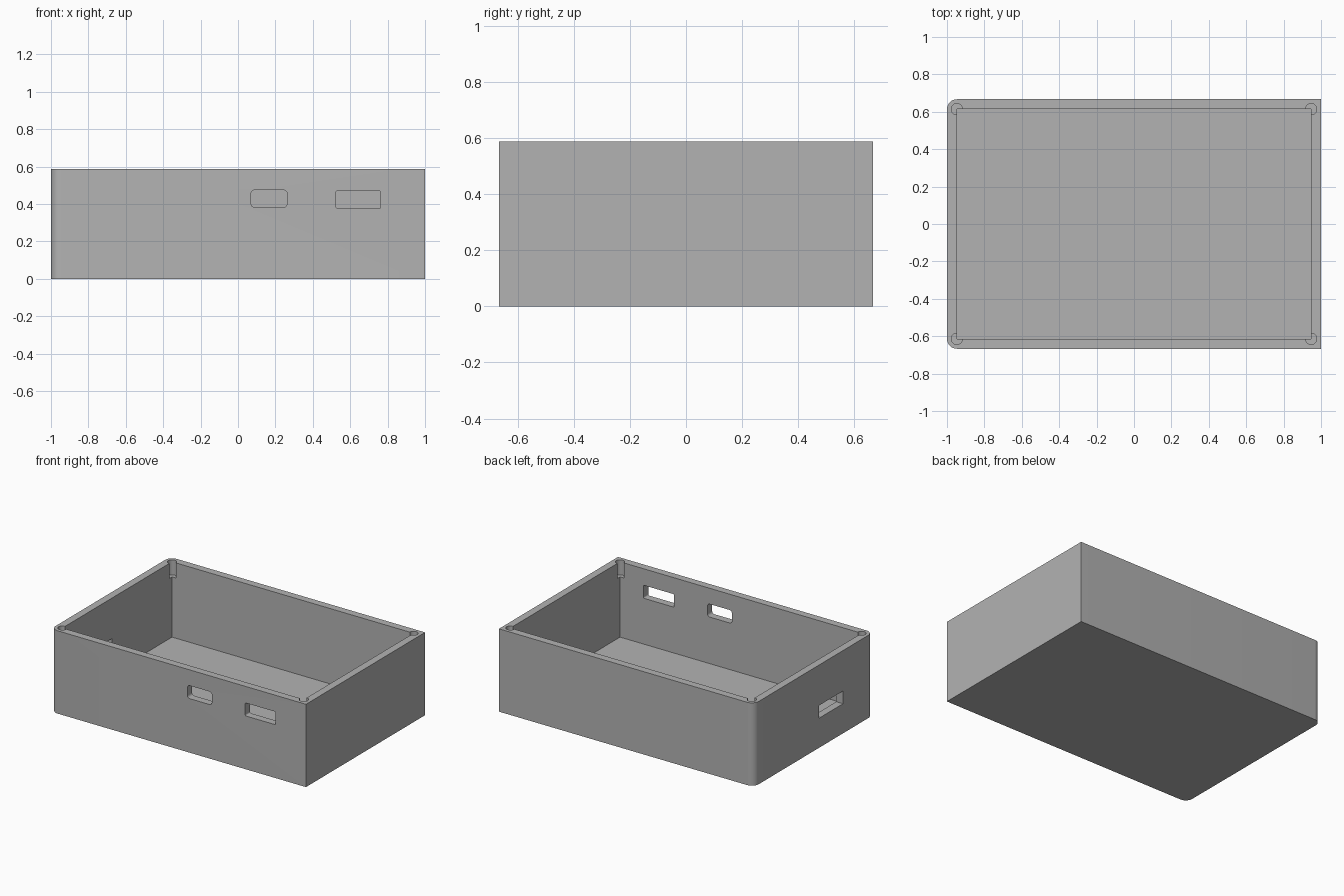
import bpy, bmesh, math
from mathutils import Matrix

cube = bpy.data.objects.get("Cube")
if cube:
    bpy.data.objects.remove(cube, do_unlink=True)

HX, HY, H, WALL = 1.0, 0.667, 0.587, 0.053

grey = bpy.data.materials.new("grey plastic")
grey.use_nodes = True
COLOUR = (0.45, 0.45, 0.45, 1)
grey.diffuse_color = COLOUR
grey.node_tree.nodes["Principled BSDF"].inputs["Base Color"].default_value = COLOUR


def prism(name, points, depth, matrix=Matrix()):
    """Extrude a flat outline along its local z, then place it."""
    bm = bmesh.new()
    face = bm.faces.new([bm.verts.new((x, y, 0)) for x, y in points])
    new = bmesh.ops.extrude_face_region(bm, geom=[face])["geom"]
    bmesh.ops.translate(bm, vec=(0, 0, depth),
                        verts=[v for v in new if isinstance(v, bmesh.types.BMVert)])
    bmesh.ops.transform(bm, matrix=matrix, verts=bm.verts)
    bmesh.ops.recalc_face_normals(bm, faces=bm.faces)
    mesh = bpy.data.meshes.new(name)
    bm.to_mesh(mesh)
    bm.free()
    obj = bpy.data.objects.new(name, mesh)
    mesh.materials.append(grey)
    bpy.context.collection.objects.link(obj)
    return obj


def rounded_rect(x0, x1, y0, y1, radii, steps=8):
    """Rectangle outline; radii run from lower left, counter-clockwise."""
    corners = [(x0, y0, 1, 1), (x1, y0, -1, 1), (x1, y1, -1, -1), (x0, y1, 1, -1)]
    points = []
    for i, ((x, y, sx, sy), r) in enumerate(zip(corners, radii)):
        if r == 0:
            points.append((x, y))
            continue
        for k in range(steps + 1):
            a = math.pi * (1 + i / 2 + k / steps / 2)
            points.append((x + sx * r + r * math.cos(a), y + sy * r + r * math.sin(a)))
    return points


def cut(target, cutter):
    cutter.hide_render = True
    mod = target.modifiers.new(cutter.name, "BOOLEAN")
    mod.operation, mod.solver, mod.object = "DIFFERENCE", "EXACT", cutter
    bpy.context.view_layer.objects.active = target
    bpy.ops.object.modifier_apply(modifier=mod.name)
    bpy.data.objects.remove(cutter, do_unlink=True)


# Outer shell, rounded on the -x corners only
box = prism("open_box", rounded_rect(-HX, HX, -HY, HY, (WALL, 0, 0, WALL)), H)

# Inner cavity
ix, iy = HX - WALL, HY - WALL
cut(box, prism("cavity", rounded_rect(-ix, ix, -iy, iy, (0, 0, 0, 0)), H,
               Matrix.Translation((0, 0, WALL))))

# Screw pockets in the rim at the inner corners
ring = [(0.03 * math.cos(i * math.tau / 24), 0.03 * math.sin(i * math.tau / 24))
        for i in range(24)]
for sx in (-1, 1):
    for sy in (-1, 1):
        cut(box, prism("screw_pocket", ring, 0.2,
                       Matrix.Translation((sx * ix, sy * iy, H - 0.107))))

# Port slots through the front wall
upright = Matrix.Rotation(math.pi / 2, 4, "X")
for x0, x1, z0, z1, r in ((0.07, 0.262, 0.383, 0.475, 0.018),
                          (0.523, 0.763, 0.378, 0.47, 0.008)):
    cut(box, prism("front_slot", rounded_rect(x0, x1, z0, z1, (r,) * 4, 4), 0.2,
                   Matrix.Translation((0, -HY + 0.1, 0)) @ upright))

# Port slot through the right wall
cut(box, prism("side_slot", rounded_rect(-0.33, -0.06, 0.21, 0.3, (0,) * 4), 0.2,
               Matrix.Translation((-HX - 0.1, 0, 0))
               @ Matrix.Rotation(math.pi / 2, 4, "Z") @ upright))

bpy.ops.object.select_all(action="DESELECT")
box.select_set(True)
bpy.context.view_layer.objects.active = box
bpy.ops.object.shade_smooth_by_angle(angle=math.radians(30))
